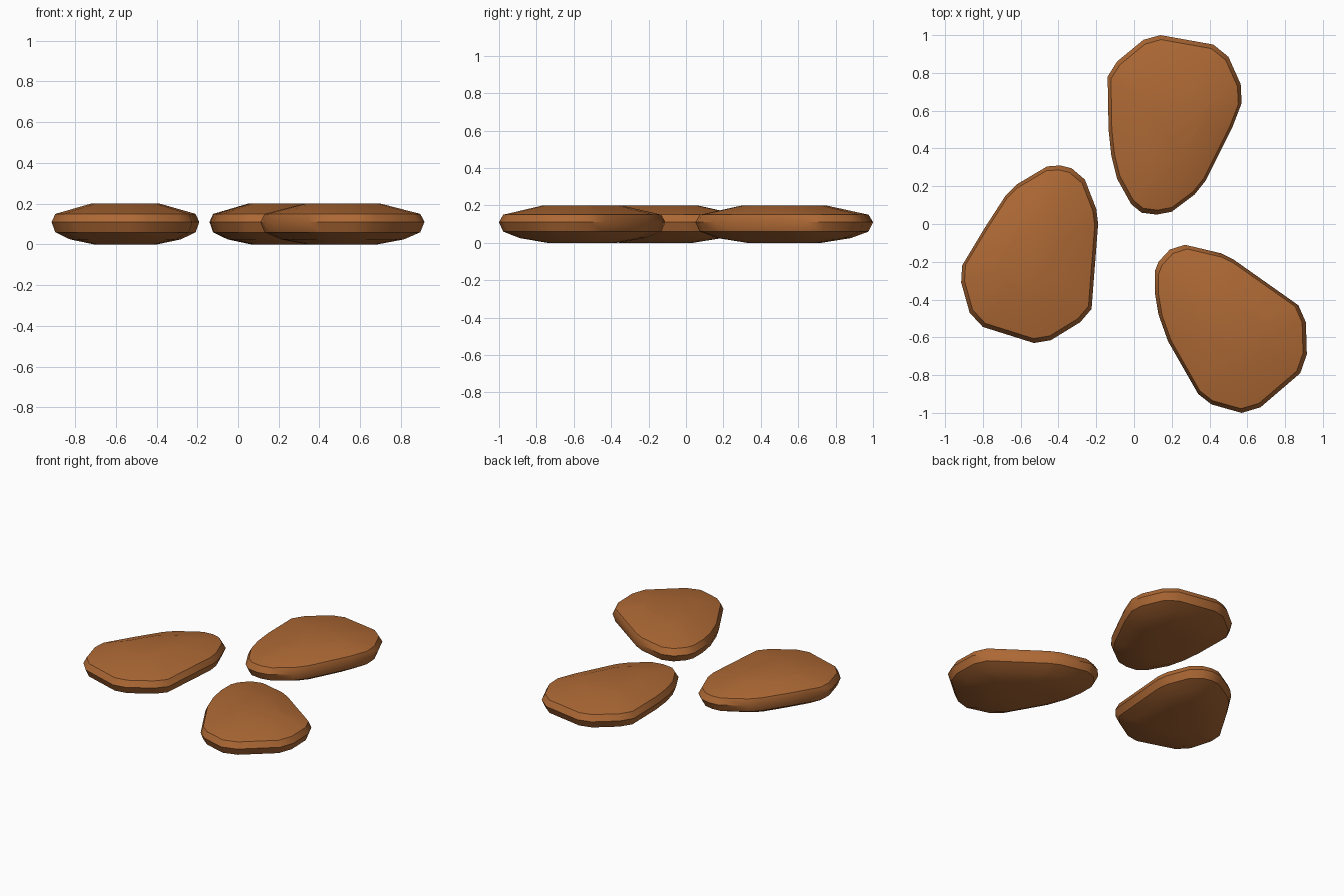
import bpy
import bmesh
import math
from mathutils import Vector

default_cube = bpy.data.objects.get("Cube")
if default_cube:
    bpy.data.objects.remove(default_cube, do_unlink=True)


def make_material(name, colour):
    material = bpy.data.materials.new(name)
    material.use_nodes = True
    material.diffuse_color = colour
    shader = material.node_tree.nodes["Principled BSDF"]
    shader.inputs["Base Color"].default_value = colour
    shader.inputs["Roughness"].default_value = 0.8
    return material


brown = make_material("warm brown", (0.42, 0.14, 0.035, 1))

# Shared side profile: height and how far the outline shrinks there
LAYERS = [(0, 0.42), (0.025, 0.75), (0.06, 0.95), (0.11, 1), (0.15, 0.95), (0.2, 0.47)]

# Rounded teardrop outlines, each wide at one end and narrow at the other
BACK = [(.14, 1), (.42, .95), (.5, .885), (.565, .74), (.57, .64), (.52, .51),
        (.38, .23), (.32, .155), (.2, .065), (.12, .05), (.04, .06), (-.015, .105),
        (-.09, .24), (-.12, .36), (-.135, .5), (-.14, .78), (-.09, .86), (.05, .975)]
RIGHT = [(-.46, .305), (-.39, .31), (-.33, .295), (-.26, .235), (-.2, .08), (-.19, 0),
         (-.225, -.45), (-.285, -.52), (-.44, -.615), (-.53, -.63), (-.8, -.545),
         (-.87, -.47), (-.915, -.31), (-.91, -.22), (-.79, -.02), (-.68, .15), (-.62, .21)]
LEFT = [(.27, -.11), (.46, -.155), (.53, -.19), (.87, -.43), (.91, -.52), (.915, -.69),
        (.88, -.79), (.67, -.97), (.57, -1), (.41, -.955), (.34, -.9), (.18, -.62),
        (.13, -.48), (.11, -.36), (.11, -.25), (.13, -.2), (.19, -.135)]


def middle(values):
    return (min(values) + max(values)) / 2


def make_stone(name, outline):
    """Stack shrunken copies of the outline, bridge them and cap both ends."""
    centre = Vector((middle([x for x, y in outline]), middle([y for x, y in outline])))
    mesh = bpy.data.meshes.new(name)
    bm = bmesh.new()
    rings = []
    for height, scale in LAYERS:
        points = [centre.lerp(Vector(point), scale) for point in outline]
        rings.append([bm.verts.new((p.x, p.y, height)) for p in points])
    for lower, upper in zip(rings, rings[1:]):
        for i in range(len(outline)):
            bm.faces.new((lower[i - 1], lower[i], upper[i], upper[i - 1]))
    bm.faces.new(rings[0])
    bm.faces.new(rings[-1])
    bmesh.ops.recalc_face_normals(bm, faces=bm.faces)
    bm.to_mesh(mesh)
    bm.free()
    mesh.materials.append(brown)
    stone = bpy.data.objects.new(name, mesh)
    bpy.context.collection.objects.link(stone)
    return stone


# Three flat stones lying on the ground
stones = [
    make_stone("back_stone", BACK),
    make_stone("right_stone", RIGHT),
    make_stone("left_stone", LEFT),
]

# Soft top and underside, crisp rim
bpy.ops.object.select_all(action="DESELECT")
for stone in stones:
    stone.select_set(True)
bpy.context.view_layer.objects.active = stones[0]
bpy.ops.object.shade_smooth_by_angle(angle=math.radians(42))
